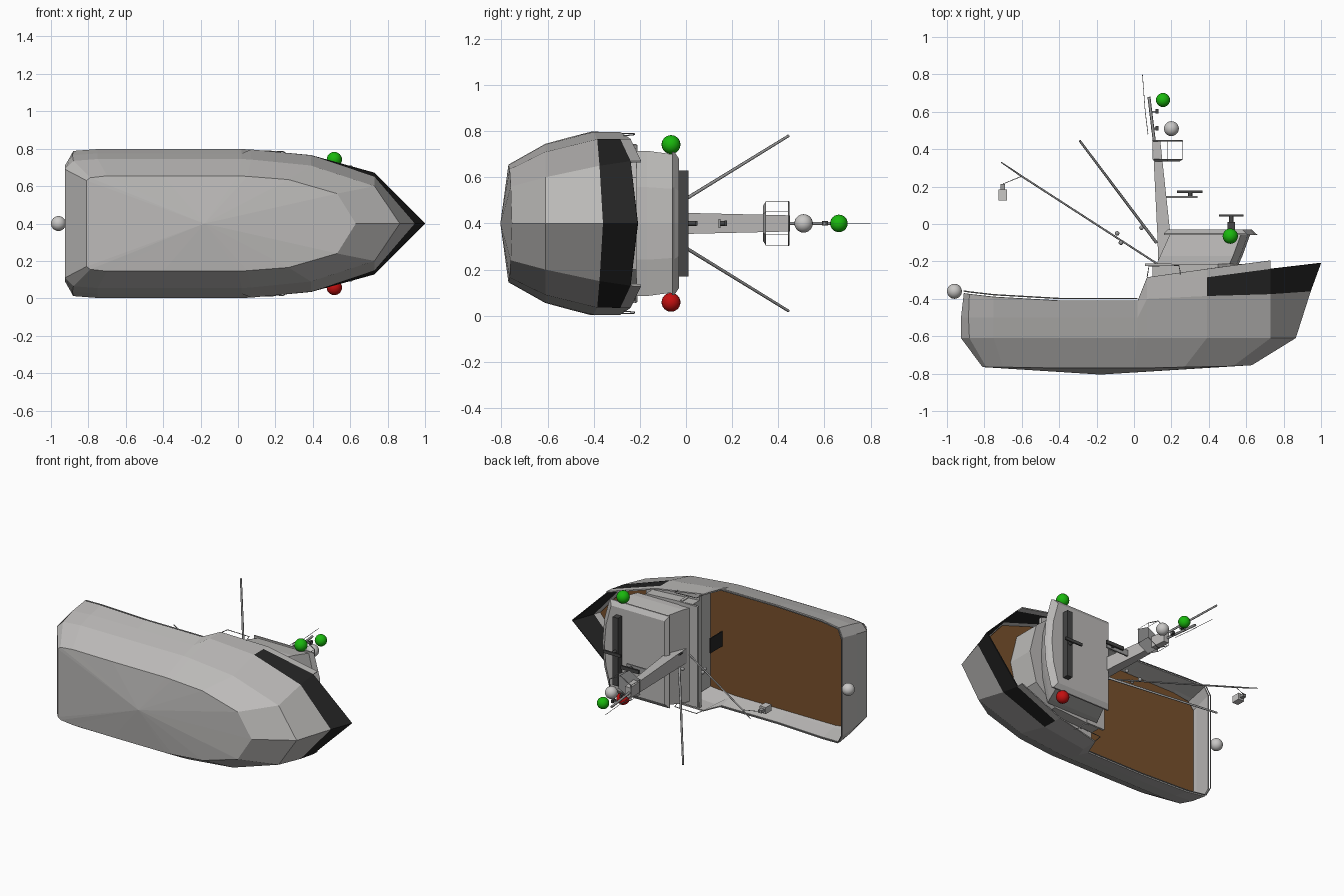
import bpy, bmesh
from mathutils import Vector

# The boat lies with its deck toward +y, bow toward +x, centreline at z = MID
MID = 0.4
if "Cube" in bpy.data.objects:
    bpy.data.objects.remove(bpy.data.objects["Cube"])


def material(name, r, g, b):
    m = bpy.data.materials.new(name)
    m.use_nodes = True
    m.diffuse_color = (r, g, b, 1)
    m.node_tree.nodes["Principled BSDF"].inputs["Base Color"].default_value = (r, g, b, 1)
    return m


GREY = material("hull grey", .5, .49, .48)
BLACK = material("black trim", .018, .018, .018)
BROWN = material("deck brown", .19, .082, .025)
STEEL = material("steel grey", .33, .33, .33)
DARK = material("dark fittings", .06, .06, .06)
GREEN = material("green lamp", .01, .48, .004)
RED = material("red lamp", .55, .005, .005)
WHITE = material("white lamp", .58, .57, .56)


def finish(name, bm, *mats):
    bmesh.ops.recalc_face_normals(bm, faces=bm.faces)
    me = bpy.data.meshes.new(name)
    bm.to_mesh(me)
    bm.free()
    ob = bpy.data.objects.new(name, me)
    bpy.context.collection.objects.link(ob)
    for m in mats:
        me.materials.append(m)
    return ob


def mirrored(half):
    """Closed outline from half-plan points (x, half width)."""
    return half + [(x, -w) for x, w in reversed(half) if w > 0]


def loft(name, rings, mat):
    """Skin equal outlines, each given as (height, outline), with end caps."""
    bm = bmesh.new()
    rows = [[bm.verts.new((x, h, MID + w)) for x, w in pts] for h, pts in rings]
    n = len(rows[0])
    for a, b in zip(rows, rows[1:]):
        for i in range(n):
            bm.faces.new((a[i], a[(i + 1) % n], b[(i + 1) % n], b[i]))
    bm.faces.new(rows[0])
    bm.faces.new(rows[-1])
    return finish(name, bm, mat)


def box(name, x0, x1, h0, h1, half, mat):
    outline = mirrored([(x0, half), (x1, half)])
    return loft(name, [(h0, outline), (h1, outline)], mat)


def tube(name, points, r, mat, r_end=None):
    """Round bar through points (x, height, side)."""
    cu = bpy.data.curves.new(name, "CURVE")
    cu.dimensions = "3D"
    cu.bevel_depth = r
    cu.bevel_resolution = 1
    cu.use_fill_caps = True
    sp = cu.splines.new("POLY")
    sp.points.add(len(points) - 1)
    for p, (x, h, w) in zip(sp.points, points):
        p.co = (x, h, MID + w, 1)
    if r_end:
        sp.points[-1].radius = r_end / r
    cu.materials.append(mat)
    ob = bpy.data.objects.new(name, cu)
    bpy.context.collection.objects.link(ob)
    return ob


def ball(name, x, h, w, r, mat):
    bm = bmesh.new()
    bmesh.ops.create_uvsphere(bm, u_segments=20, v_segments=12, radius=r)
    bmesh.ops.translate(bm, verts=bm.verts, vec=(x, h, MID + w))
    for f in bm.faces:
        f.smooth = True
    return finish(name, bm, mat)


# Hull: each station lists (x, height, half width) from chine to rail
STATIONS = [
    [(-.81, -.765, .23), (-.925, -.61, .29), (-.925, -.5, .31), (-.91, -.37, .33)],
    [(-.79, -.765, .245), (-.88, -.61, .335), (-.885, -.5, .365), (-.88, -.375, .388)],
    [(-.7, -.765, .255), (-.75, -.61, .345), (-.75, -.5, .375), (-.75, -.39, .398)],
    [(-.4, -.77, .255), (-.4, -.61, .345), (-.4, -.5, .375), (-.4, -.41, .398)],
    [(0, -.77, .255), (.02, -.61, .345), (.02, -.5, .375), (.02, -.41, .398)],
    [(.05, -.77, .252), (.07, -.61, .342), (.07, -.4, .396), (.07, -.285, .396)],
    [(.27, -.765, .235), (.39, -.61, .31), (.39, -.385, .365), (.39, -.285, .366), (.39, -.24, .366)],
    [(.53, -.76, .16), (.73, -.61, .2), (.73, -.375, .25), (.73, -.24, .27), (.73, -.195, .272)],
    [(.63, -.755, 0), (.865, -.61, 0), (.945, -.36, 0), (1, -.21, 0), (1, -.21, 0)],
]
bm = bmesh.new()
sides = []
for s in (1, -1):
    rows = []
    for st in STATIONS:
        st = st + [st[-1]] * (5 - len(st))
        rows.append([bm.verts.new((x, h, MID + s * w)) for x, h, w in st])
    sides.append(rows)
    for i, (a, b) in enumerate(zip(rows, rows[1:])):
        for j in range(4):
            if j == 3 and i == 7:
                continue
            f = bm.faces.new((a[j], b[j], b[j + 1], a[j + 1]))
            f.material_index = int(j == 2 and i >= 6)
keel = bm.verts.new((-.18, -.805, MID))
for rows in sides:
    for a, b in zip(rows, rows[1:]):
        bm.faces.new((a[0], b[0], keel))
left, right = sides[0][0], sides[1][0]
for j in range(4):
    bm.faces.new((left[j], left[j + 1], right[j + 1], right[j]))
bm.faces.new((left[0], right[0], keel))
bmesh.ops.remove_doubles(bm, verts=bm.verts, dist=.0005)
bmesh.ops.dissolve_degenerate(bm, edges=bm.edges, dist=.0005)
hull = finish("hull", bm, GREY, BLACK)
shell = hull.modifiers.new("plating", "SOLIDIFY")
shell.thickness = .008
shell.offset = -1

# Decks
aft = mirrored([(-.91, .295), (-.87, .343), (-.75, .36), (0, .36), (.2, .345)])
loft("aft_deck", [(-.53, aft), (-.52, aft)], BROWN)
fore = mirrored([(.42, .335), (.715, .238), (.92, 0)])
loft("fore_deck", [(-.415, fore), (-.4, fore)], BROWN)
walk = mirrored([(.1, .383), (.39, .355), (.5, .324)])
loft("side_deck", [(-.31, walk), (-.285, walk)], GREY)
box("aft_bulkhead", .18, .2, -.525, -.22, .345, GREY)
box("aft_door", .09, .097, -.52, -.39, .05, BLACK)

# Deckhouse and wheelhouse
lower = mirrored([(.1, .345), (.45, .325), (.6, .2), (.65, 0)])
base = mirrored([(.2, .335), (.45, .315), (.6, .2), (.65, 0)])
loft("lower_house", [(-.41, base), (-.31, base), (-.3, lower), (-.215, lower)], GREY)
box("aft_canopy", .06, .2, -.225, -.21, .34, GREY)


def cabin(back, corner, front, half):
    return mirrored([(back, half), (corner, half), (front - .012, half * .5), (front, 0)])


loft("wheelhouse", [(-.215, cabin(.12, .51, .56, .315)), (-.17, cabin(.14, .53, .58, .315)),
                    (-.06, cabin(.19, .57, .62, .3))], GREY)
loft("wheelhouse_roof", [(-.06, cabin(.16, .61, .665, .31)), (-.05, cabin(.16, .6, .65, .31)),
                         (-.03, cabin(.18, .58, .63, .28))], GREY)
box("roof_light_bar", .5, .54, -.035, .01, .23, DARK)
tube("roof_radar_post", [(.52, 0, 0), (.52, .045, 0)], .012, DARK)
box("roof_radar", .455, .585, .04, .05, .01, DARK)

# Mast, bracket and lookout platform
loft("mast", [(-.21, mirrored([(.13, .05), (.205, .05)])), (-.06, mirrored([(.125, .047), (.195, .047)])),
              (.45, mirrored([(.1, .035), (.14, .035)]))], GREY)
box("radar_bracket", .14, .34, .14, .15, .02, STEEL)
tube("mast_radar_post", [(.3, .15, 0), (.3, .17, 0)], .012, DARK)
box("mast_radar", .23, .365, .167, .178, .012, DARK)
hexagon = mirrored([(.1, .05), (.18, .095), (.26, .05)])
loft("lookout_platform", [(.333, [(.18 + (x - .18) * .8, w * .8) for x, w in hexagon]),
                          (.347, hexagon)], STEEL)
tube("lookout_rail", [(x, .445, w) for x, w in hexagon + hexagon[:1]], .003, STEEL)
for x, w in hexagon:
    tube("lookout_post", [(x, .345, w), (x, .445, w)], .0012, STEEL)
tube("topmast", [(.11, .43, 0), (.08, .68, 0)], .008, STEEL)
tube("whip_antenna", [(.075, .48, 0), (.06, .6, 0), (.045, .8, 0)], .0015, STEEL)
for h in (.51, .6):
    tube("lamp_bracket", [(.09, h, 0), (.13, h, 0)], .005, STEEL)
    box("lamp_housing", .115, .13, h - .01, h + .015, .01, DARK)

# Outriggers, cargo boom and hook
for s in (1, -1):
    tube("outrigger", [(.12, -.1, s * .045), (-.29, .445, s * .38)], .008, STEEL, .006)
tube("cargo_boom", [(.12, -.21, 0), (-.6, .255, 0), (-.71, .33, 0)], .005, STEEL, .003)
tube("hook_rope", [(-.6, .255, 0), (-.7, .215, 0), (-.7, .19, 0)], .002, STEEL)
box("hook_block", -.725, -.68, .125, .185, .022, WHITE)
box("hook_top", -.715, -.69, .185, .215, .01, STEEL)
for x, h in ((-.09, -.05), (-.07, -.1), (.04, -.02)):
    ball("pulley", x, h, 0, .012, STEEL)

# Rails along the bulwarks and house sides
for s in (1, -1):
    path = [Vector(st[-1]) for st in STATIONS[:5]]
    tube("bulwark_rail", [(p.x, p.y + .012, s * (p.z - .004)) for p in path], .0035, STEEL)
    tube("side_rail", [(.07, -.285, s * .39), (.08, -.225, s * .39), (.24, -.222, s * .385),
                       (.25, -.27, s * .38)], .0025, STEEL)
tube("stern_rail", [(-.91, -.358, .326), (-.91, -.358, -.326)], .0035, STEEL)

# Navigation lamps
for s, mat in ((1, GREEN), (-1, RED)):
    ball("side_lamp", .515, -.065, s * .342, .041, mat)
ball("stern_lamp", -.96, -.36, 0, .04, WHITE)
ball("masthead_lamp", .2, .51, 0, .04, WHITE)
ball("top_lamp", .155, .663, 0, .038, GREEN)
